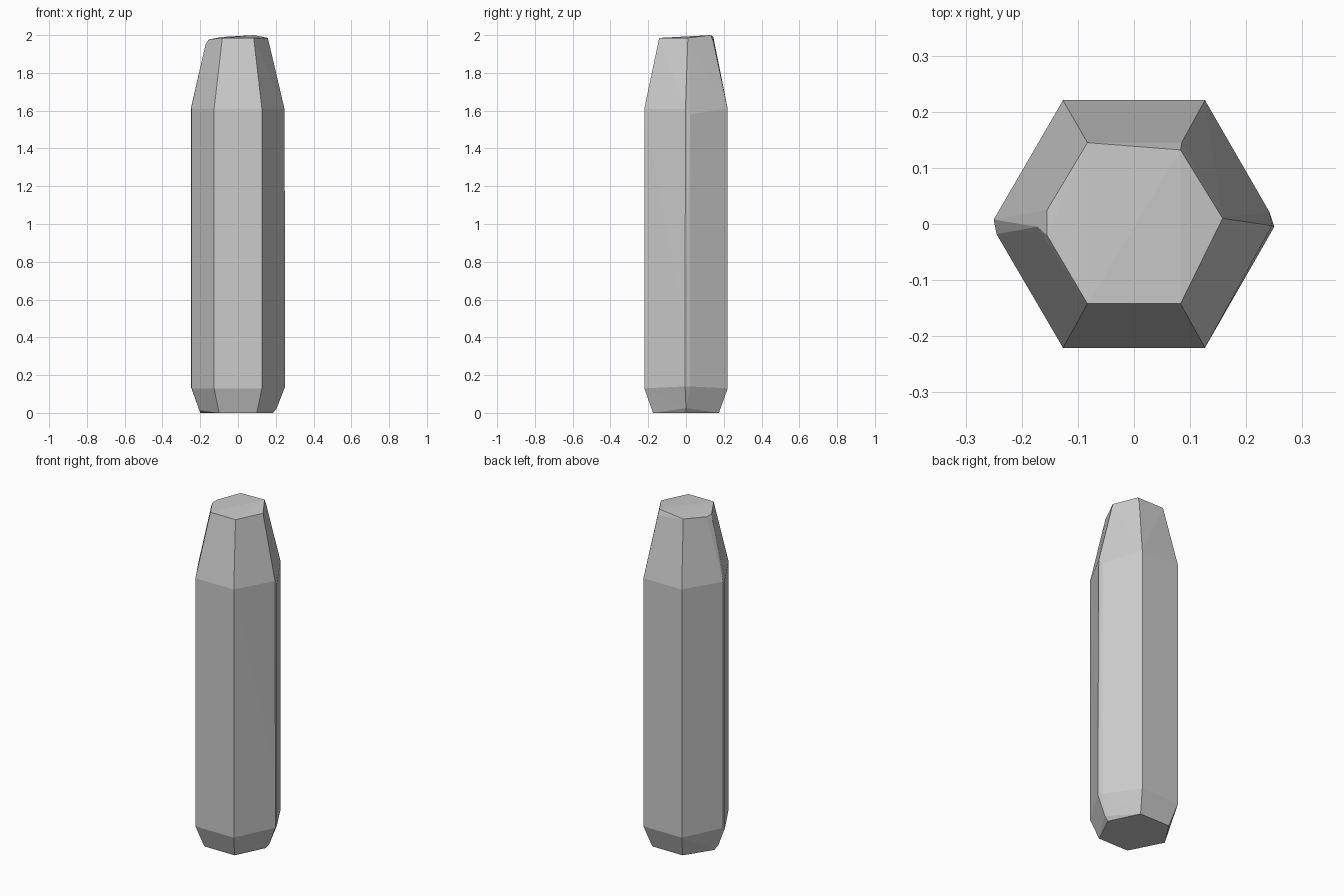
import bpy, bmesh
from math import cos, sin, pi

bm = bmesh.new()

def ring(r, z, skip=()):
    # hexagon with corners on the x axis
    for i in range(6):
        if i not in skip:
            a = i * pi / 3
            bm.verts.new((r * cos(a), r * sin(a) * (0.218 / 0.2165), z))

# Lower chamfer and straight shaft
ring(0.20, 0.005, skip=(0, 3))
ring(0.253, 0.13, skip=(0, 3))
ring(0.253, 1.61, skip=(0, 3))

# Side corners of the shaft, slightly chipped
for x, y, z in [(-0.2, 0.02, 0.005), (-0.205, -0.01, 0.015), (0.185, 0.0, 0.005), (0.205, 0.0, 0.025),
                (-0.25, 0.008, 0.14), (-0.245, -0.018, 0.13), (0.25, -0.005, 0.14),
                (0.25, -0.005, 0.45), (0.241, 0.022, 0.14), (-0.25, 0.008, 1.61),
                (-0.245, -0.018, 1.61), (0.246, -0.003, 1.61), (0.241, 0.022, 1.58)]:
    bm.verts.new((x, y, z))

# Tapered tip with an uneven cut face
for x, y, z in [(-0.083, 0.145, 1.99), (0.083, 0.132, 2.0), (0.085, 0.145, 1.965),
                (0.158, 0.01, 1.985), (0.083, -0.142, 1.985), (-0.083, -0.142, 1.985),
                (-0.155, 0.025, 1.977), (-0.155, -0.02, 1.977), (-0.172, -0.005, 1.95)]:
    bm.verts.new((x, y, z))

# Rough mineral shape: flat faces stretched over the corners
hull = bmesh.ops.convex_hull(bm, input=bm.verts)
bmesh.ops.delete(bm, geom=[v for v in bm.verts if not v.link_faces], context='VERTS')

# Stand exactly on the ground
low = min(v.co.z for v in bm.verts)
for v in bm.verts:
    if v.co.z < 0.01:
        v.co.z -= low
bmesh.ops.recalc_face_normals(bm, faces=bm.faces)

me = bpy.data.meshes.new("crystal_post")
bm.to_mesh(me)
bm.free()
bpy.context.collection.objects.link(bpy.data.objects.new("crystal_post", me))
